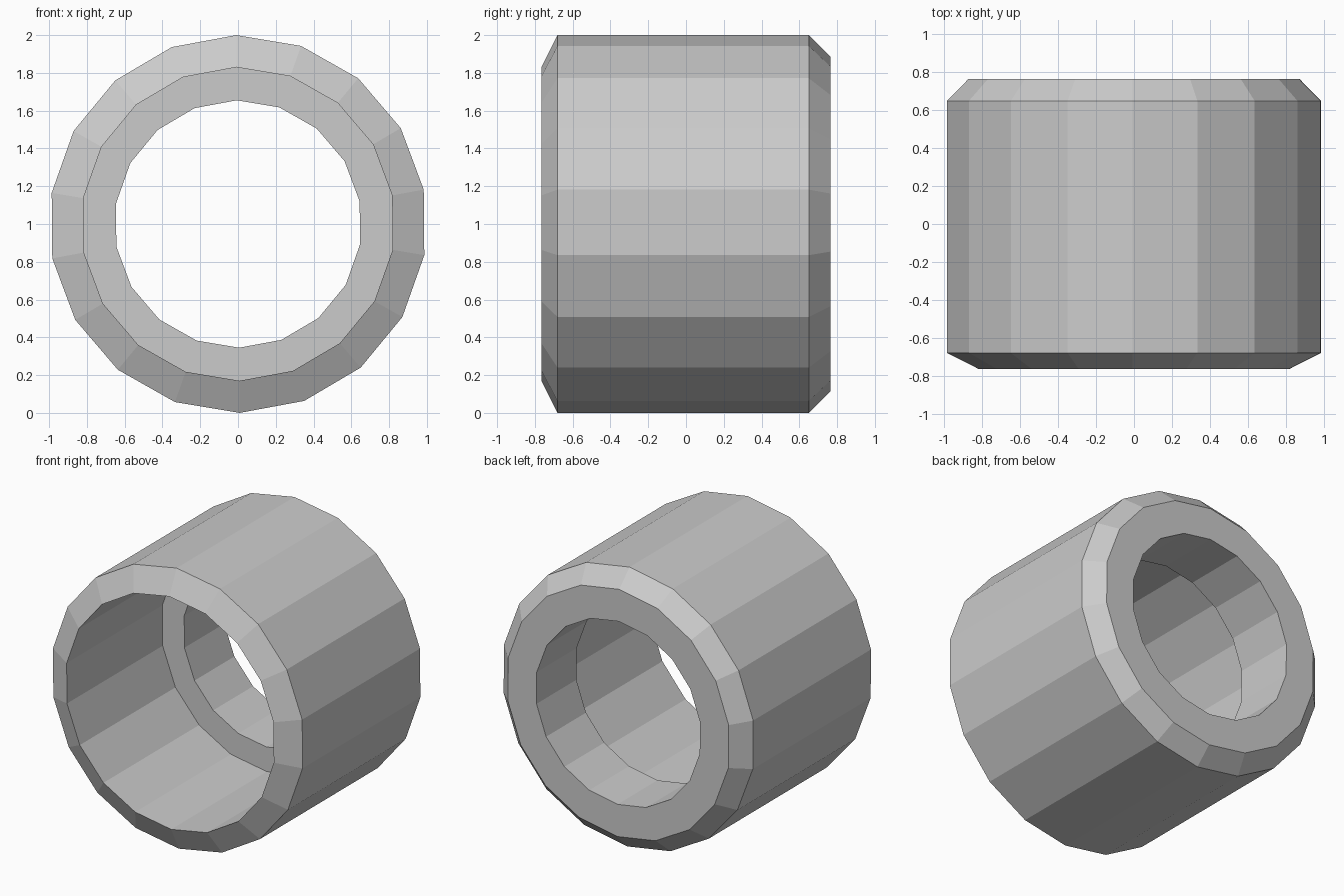
import bpy, bmesh
from math import radians, tau
from mathutils import Matrix, Vector

SIDES = 18
CENTRE = Vector((0, 0, 1))

cube = bpy.data.objects.get("Cube")
if cube:
    bpy.data.objects.remove(cube, do_unlink=True)

# Plain grey material
grey = bpy.data.materials.new("plain_grey")
grey.use_nodes = True
grey.diffuse_color = (0.6, 0.6, 0.6, 1)
grey.node_tree.nodes["Principled BSDF"].inputs["Base Color"].default_value = (0.6, 0.6, 0.6, 1)

# Closed wall section as (radius, y): chamfered shell with a stepped bore
section = [
    (0.83, -0.765),   # sharp front lip
    (1.00, -0.68),    # front chamfer
    (1.00, 0.65),     # outer wall
    (0.885, 0.765),   # back chamfer
    (0.655, 0.765),   # back face
    (0.655, 0.315),   # narrow bore
    (0.83, 0.315),    # inner ledge
]

# Spin the section around the y axis
bm = bmesh.new()
verts = [bm.verts.new(CENTRE + Vector((0, y, r))) for r, y in section]
edges = [bm.edges.new((verts[i - 1], verts[i])) for i in range(len(verts))]
bmesh.ops.spin(bm, geom=verts + edges, cent=CENTRE, axis=(0, 1, 0),
               angle=tau, steps=SIDES, use_merge=True)
bmesh.ops.remove_doubles(bm, verts=bm.verts, dist=0.0001)
bmesh.ops.rotate(bm, verts=bm.verts, cent=CENTRE,
                 matrix=Matrix.Rotation(radians(-0.5), 3, 'Y'))
bmesh.ops.recalc_face_normals(bm, faces=bm.faces)

mesh = bpy.data.meshes.new("stepped_sleeve")
bm.to_mesh(mesh)
bm.free()
mesh.materials.append(grey)
sleeve = bpy.data.objects.new("stepped_sleeve", mesh)
bpy.context.collection.objects.link(sleeve)
